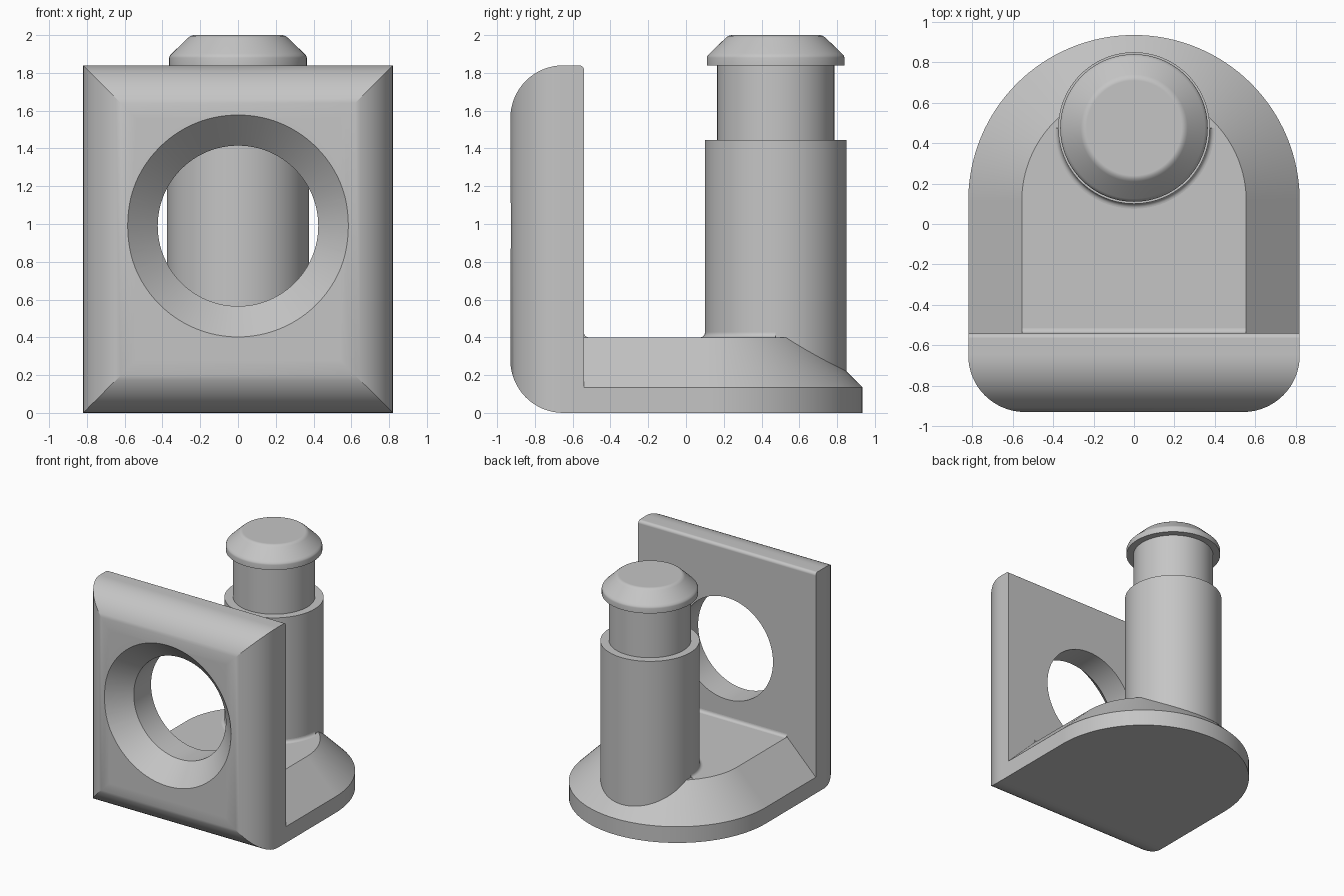
import bpy, bmesh, math
from mathutils import Matrix

if "Cube" in bpy.data.objects:
    bpy.data.objects.remove(bpy.data.objects["Cube"])

grey = bpy.data.materials.new("plain grey")
grey.use_nodes = True
COLOUR = (0.56, 0.56, 0.56, 1)
grey.diffuse_color = COLOUR
grey.node_tree.nodes["Principled BSDF"].inputs["Base Color"].default_value = COLOUR

HALF_W, HEIGHT = 0.82, 1.84
FRONT, PLATE_BACK = -0.93, -0.54
BASE_TOP, POST_Y, POST_R = 0.40, 0.475, 0.375
FILLET = 0.025


def make(name, bm):
    bmesh.ops.remove_doubles(bm, verts=bm.verts, dist=1e-5)
    bmesh.ops.recalc_face_normals(bm, faces=bm.faces)
    mesh = bpy.data.meshes.new(name)
    bm.to_mesh(mesh)
    bm.free()
    mesh.materials.append(grey)
    obj = bpy.data.objects.new(name, mesh)
    bpy.context.collection.objects.link(obj)
    return obj


def activate(obj):
    bpy.ops.object.select_all(action='DESELECT')
    obj.select_set(True)
    bpy.context.view_layer.objects.active = obj


def finish(obj):
    activate(obj)
    bpy.ops.object.shade_smooth_by_angle(angle=math.radians(25))
    obj.modifiers.new("even shading", 'WEIGHTED_NORMAL').keep_sharp = True


def loft(rings):
    """Skin closed rings of equal length and cap both ends."""
    bm = bmesh.new()
    loops = [[bm.verts.new(p) for p in ring] for ring in rings]
    for a, b in zip(loops, loops[1:]):
        for i in range(len(a)):
            j = (i + 1) % len(a)
            bm.faces.new((a[i], a[j], b[j], b[i]))
    bm.faces.new(loops[0])
    bm.faces.new(loops[-1])
    return bm


def lathe(profile, steps=96):
    """Solid of revolution about z from (radius, z) pairs."""
    turns = [2 * math.pi * i / steps for i in range(steps)]
    return loft([[(r * math.cos(a), r * math.sin(a), z) for a in turns]
                 for r, z in profile])


# Front plate: mitred rounded front edges, softened top rear edge
def plate_ring(inset, y, drop=0):
    x, low, high = HALF_W - inset, inset, HEIGHT - inset - drop
    return [(-x, y, low), (x, y, low), (x, y, high), (-x, y, high)]


ROUND = 0.28
rings = []
for i in range(6):
    a = math.pi / 2 * i / 5
    rings.append(plate_ring(0, PLATE_BACK - FILLET * (1 - math.cos(a)),
                            FILLET * (1 - math.sin(a))))
for i in range(17):
    a = math.pi / 2 * i / 16
    rings.append(plate_ring(ROUND * (1 - math.cos(a)),
                            FRONT + ROUND * (1 - math.sin(a))))
plate = make("front_plate", loft(rings))

# Countersunk hole through the plate
HOLE_R, SINK = 0.425, 0.163
bm = lathe([(HOLE_R, 0.4), (HOLE_R, -FRONT - SINK),
            (HOLE_R + SINK + 0.1, -FRONT + 0.1)])
bm.transform(Matrix.Translation((0, 0, 0.99)) @ Matrix.Rotation(math.pi / 2, 4, 'X'))
cutter = make("hole_cutter", bm)
cutter.hide_render = True
cut = plate.modifiers.new("hole", 'BOOLEAN')
cut.operation, cut.solver, cut.object = 'DIFFERENCE', 'EXACT', cutter
activate(plate)
bpy.ops.object.modifier_apply(modifier=cut.name)
bpy.data.objects.remove(cutter)
finish(plate)


# Base: round-backed foot with a sloping shoulder
def base_ring(inset, z):
    r, centre = HALF_W - inset, 0.115
    arc = [(r * math.cos(math.pi * i / 64), centre + r * math.sin(math.pi * i / 64), z)
           for i in range(65)]
    return [(r, PLATE_BACK, z)] + arc + [(-r, PLATE_BACK, z)]


SHOULDER = 0.135
SLOPE = BASE_TOP - SHOULDER
finish(make("base", loft([base_ring(0, 0), base_ring(0, SHOULDER),
                          base_ring(SLOPE, BASE_TOP)])))

# Small cove where the base top meets the plate
cove = [(0, 0)] + [(FILLET * (1 - math.sin(a)), FILLET * (1 - math.cos(a)))
                   for a in [math.pi / 2 * i / 6 for i in range(7)]]
finish(make("plate_fillet", loft([[(x, PLATE_BACK + u, BASE_TOP + w) for u, w in cove]
                                  for x in (SLOPE - HALF_W, HALF_W - SLOPE)])))

# Post with a narrower neck and a chamfered head
profile = [(POST_R, 0.05), (POST_R, 1.445), (0.31, 1.445), (0.31, HEIGHT),
           (0.365, HEIGHT), (0.365, 1.88), (0.36, 1.892), (0.35, 1.903),
           (0.265, 1.985), (0.252, 1.995), (0.235, 2.0)]
bm = lathe(profile)
bm.transform(Matrix.Translation((0, POST_Y, 0)))
finish(make("post", bm))

# Cove around the front half of the post foot
sections = []
for i in range(49):
    t = math.pi + math.pi * i / 48
    sections.append([((POST_R + u) * math.cos(t), POST_Y + (POST_R + u) * math.sin(t),
                      BASE_TOP + w) for u, w in cove])
finish(make("post_fillet", loft(sections)))
